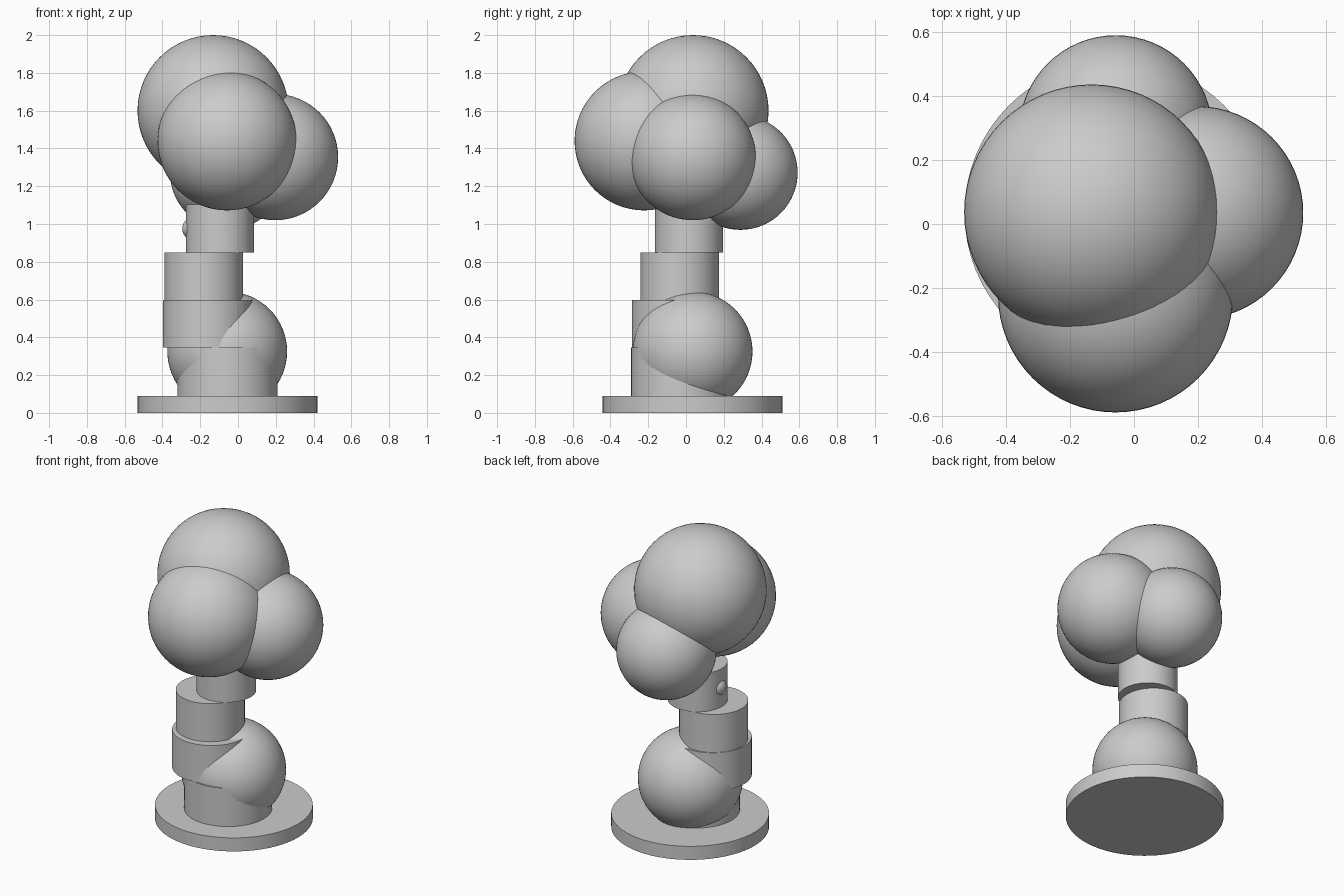
import bpy
import math

cube = bpy.data.objects.get("Cube")
if cube:
    bpy.data.objects.remove(cube, do_unlink=True)

grey = bpy.data.materials.new("plain_grey")
grey.use_nodes = True
colour = (0.6, 0.6, 0.6, 1)
grey.diffuse_color = colour
grey.node_tree.nodes["Principled BSDF"].inputs["Base Color"].default_value = colour


def finish(name):
    obj = bpy.context.object
    obj.name = name
    obj.data.name = name
    obj.data.materials.append(grey)
    bpy.ops.object.shade_smooth_by_angle(angle=math.radians(35))


def ball(name, x, y, z, radius):
    bpy.ops.mesh.primitive_uv_sphere_add(
        segments=64, ring_count=32, radius=radius, location=(x, y, z))
    finish(name)


def drum(name, x, y, bottom, top, radius):
    bpy.ops.mesh.primitive_cylinder_add(
        vertices=64, radius=radius, depth=top - bottom,
        location=(x, y, (bottom + top) / 2))
    finish(name)


# Round ground plate
drum("base_plate", -0.055, 0.035, 0, 0.09, 0.476)

# Trunk of offset, narrowing drums
levels = [0.09, 0.345, 0.597, 0.85, 1.104]
drums = [("trunk_bottom", -0.055, -0.025, 0.265),
         ("trunk_lower", -0.161, -0.049, 0.237),
         ("trunk_upper", -0.181, -0.033, 0.208),
         ("trunk_top", -0.096, 0.015, 0.18)]
for (name, x, y, radius), low, high in zip(drums, levels, levels[1:]):
    drum(name, x, y, low, high, radius)

# Bush beside the trunk and a small knot on its side
ball("bush", -0.057, 0.035, 0.325, 0.317)
ball("trunk_knot", -0.235, 0.015, 0.975, 0.06)

# Crown of overlapping balls
ball("crown_top", -0.132, 0.037, 1.6, 0.4)
ball("crown_front", -0.058, -0.222, 1.44, 0.368)
ball("crown_left", 0.196, 0.035, 1.354, 0.334)
ball("crown_back", -0.057, 0.288, 1.272, 0.303)
